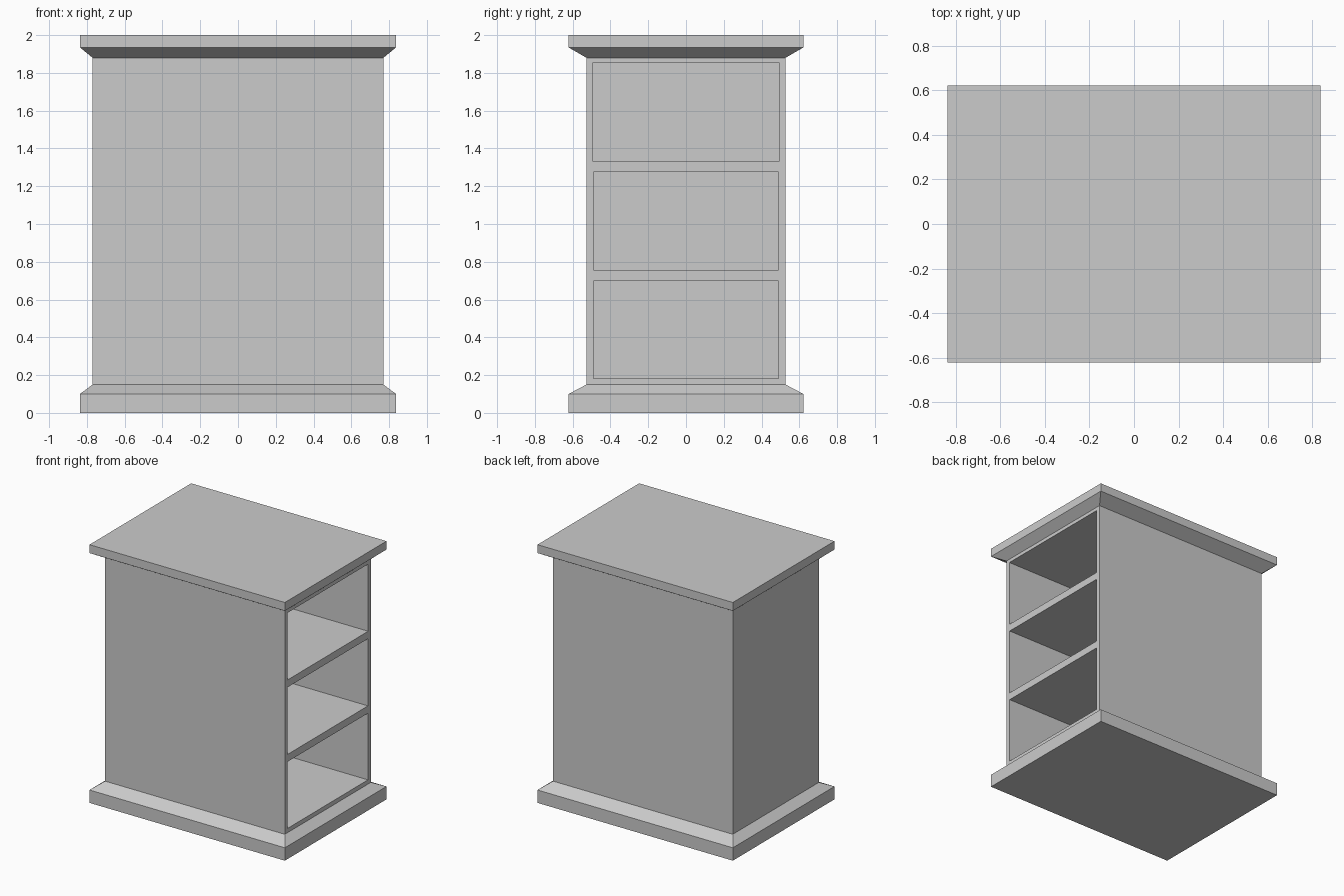
import bpy, bmesh

if "Cube" in bpy.data.objects:
    bpy.data.objects.remove(bpy.data.objects["Cube"])

# Main sizes (half widths in x and y)
BODY = (0.77, 0.527)
SLAB = (0.837, 0.622)
BACK_X = -0.74          # rear wall of the compartments


def make_object(name, bm):
    bmesh.ops.recalc_face_normals(bm, faces=bm.faces)
    mesh = bpy.data.meshes.new(name)
    bm.to_mesh(mesh)
    bm.free()
    ob = bpy.data.objects.new(name, mesh)
    bpy.context.collection.objects.link(ob)
    return ob


def loft(name, rings):
    """Stack rectangular rings (half_x, half_y, z) into a closed solid."""
    bm = bmesh.new()
    loops = [[bm.verts.new((sx * hx, sy * hy, z))
              for sx, sy in ((-1, -1), (1, -1), (1, 1), (-1, 1))]
             for hx, hy, z in rings]
    bm.faces.new(loops[0])
    bm.faces.new(loops[-1])
    for a, b in zip(loops, loops[1:]):
        for i in range(4):
            j = (i + 1) % 4
            bm.faces.new((a[i], a[j], b[j], b[i]))
    return make_object(name, bm)


def add_box(bm, lo, hi):
    verts = bmesh.ops.create_cube(bm, size=1)["verts"]
    for v in verts:
        v.co = [lo[k] if v.co[k] < 0 else hi[k] for k in range(3)]


# Base plinth and top slab, each with a chamfer running to the body
loft("base_plinth", [(*SLAB, 0), (*SLAB, 0.10), (*BODY, 0.15)])
loft("top_slab", [(*BODY, 1.88), (*SLAB, 1.935), (*SLAB, 2.0)])

# Cabinet body
body = loft("cabinet_body", [(*BODY, 0.15), (*BODY, 1.88)])

# Three compartments open on the right side
bm = bmesh.new()
for z0, z1, half_y in ((0.183, 0.699, 0.491), (0.756, 1.276, 0.491),
                       (1.333, 1.853, 0.494)):
    add_box(bm, (BACK_X, -half_y, z0), (0.9, half_y, z1))
cutter = make_object("compartment_cutter", bm)
cutter.hide_render = True

cut = body.modifiers.new("compartments", "BOOLEAN")
cut.operation = "DIFFERENCE"
cut.solver = "EXACT"
cut.object = cutter

# Apply the cut and drop the helper
bpy.context.view_layer.objects.active = body
bpy.ops.object.modifier_apply(modifier=cut.name)
bpy.data.objects.remove(cutter)
